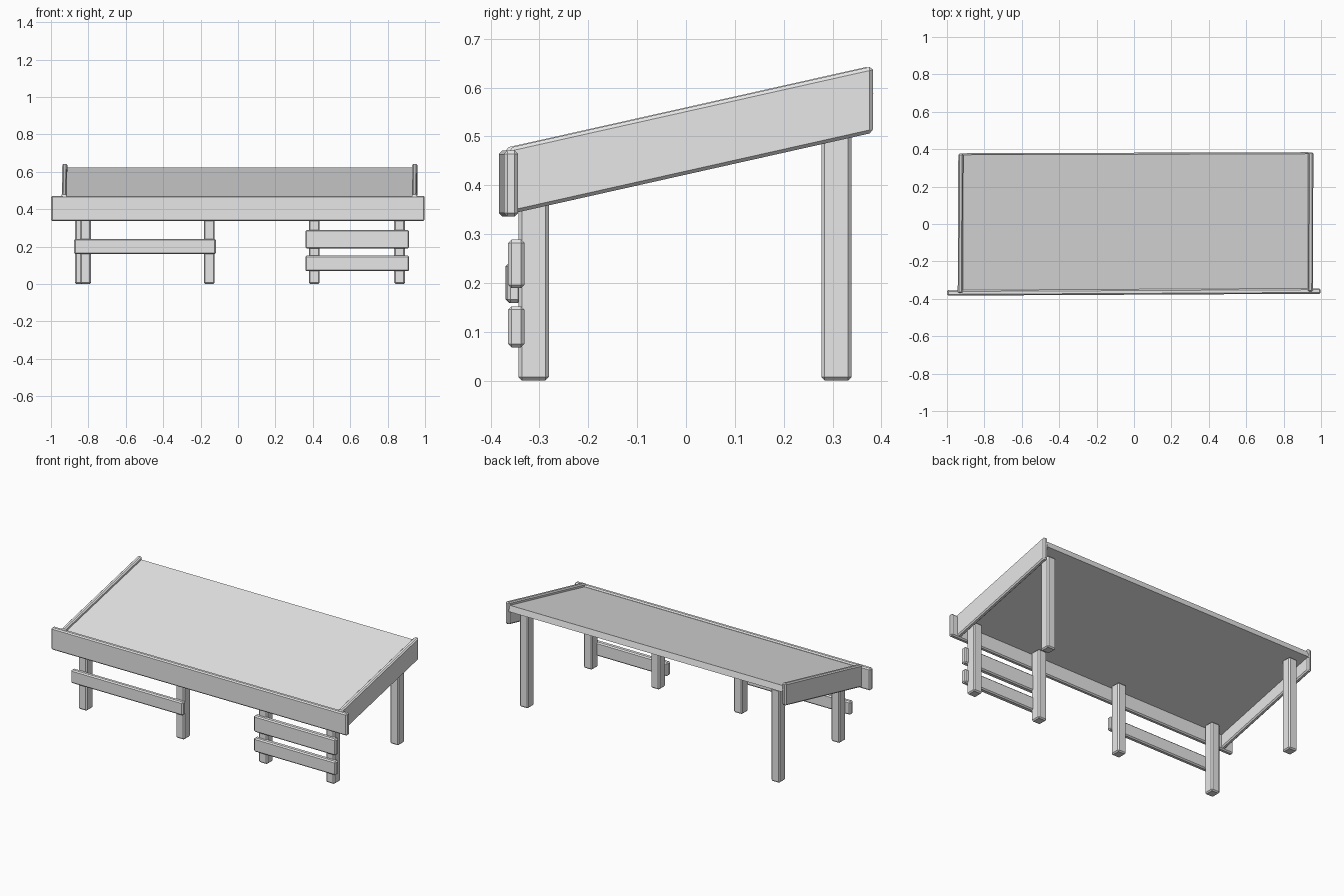
import bpy
import bmesh
from math import atan
from mathutils import Matrix, Vector

SLOPE = 0.224  # rise of the tilted top per unit of depth

old = bpy.data.objects.get("Cube")
if old:
    bpy.data.objects.remove(old)

grey = bpy.data.materials.new("plain_grey")
grey.use_nodes = True
colour = (0.8, 0.8, 0.8, 1)
grey.diffuse_color = colour
grey.node_tree.nodes["Principled BSDF"].inputs["Base Color"].default_value = colour


def plank(name, low, high, bevel=0.007, slope=0.0, tilt=0.0, turn=0.0):
    """Chamfered box between two corners: sheared up along y, tilted, then turned."""
    low, high = Vector(low), Vector(high)
    centre, size = (low + high) / 2, high - low
    bm = bmesh.new()
    bmesh.ops.create_cube(bm, size=1)
    for v in bm.verts:
        v.co = v.co * size
        v.co.z += v.co.y * slope
    if bevel:
        bmesh.ops.bevel(bm, geom=bm.edges[:], offset=bevel, segments=1,
                        affect='EDGES', clamp_overlap=True)
    bm.transform(Matrix.Rotation(turn, 4, 'Z') @ Matrix.Rotation(tilt, 4, 'X'))
    bmesh.ops.recalc_face_normals(bm, faces=bm.faces[:])
    mesh = bpy.data.meshes.new(name)
    bm.to_mesh(mesh)
    bm.free()
    mesh.materials.append(grey)
    obj = bpy.data.objects.new(name, mesh)
    obj.location = centre
    bpy.context.collection.objects.link(obj)
    return obj


# Tilted top panel, held between the side boards
plank("roof_panel", (-0.918, -0.365, 0.505), (0.933, 0.386, 0.542),
      bevel=0, tilt=atan(SLOPE), turn=0.003)

# Sloping side boards with upright ends
plank("right_side_board", (-0.941, -0.37, 0.424), (-0.914, 0.376, 0.56),
      slope=SLOPE, turn=-0.004)
plank("left_side_board", (0.93, -0.362, 0.424), (0.958, 0.383, 0.56),
      slope=SLOPE, turn=-0.002)

# Long front board
plank("front_board", (-1, -0.378, 0.336), (0.998, -0.349, 0.471), turn=0.005)

# Legs: four at the front, two at the back
for i, x in enumerate((-0.815, -0.154, 0.408, 0.864)):
    plank(f"front_leg_{i + 1}", (x - 0.029, -0.343, 0), (x + 0.029, -0.281, 0.43))
for side, x in (("right", -0.842), ("left", 0.864)):
    plank(f"back_{side}_leg", (x - 0.029, 0.277, 0), (x + 0.029, 0.339, 0.57))

# Front rails: one on the right pair of legs, two on the left pair
plank("right_rail", (-0.876, -0.368, 0.159), (-0.118, -0.338, 0.241), turn=0.003)
plank("left_upper_rail", (0.36, -0.364, 0.189), (0.915, -0.331, 0.289))
plank("left_lower_rail", (0.36, -0.364, 0.068), (0.915, -0.331, 0.152))
